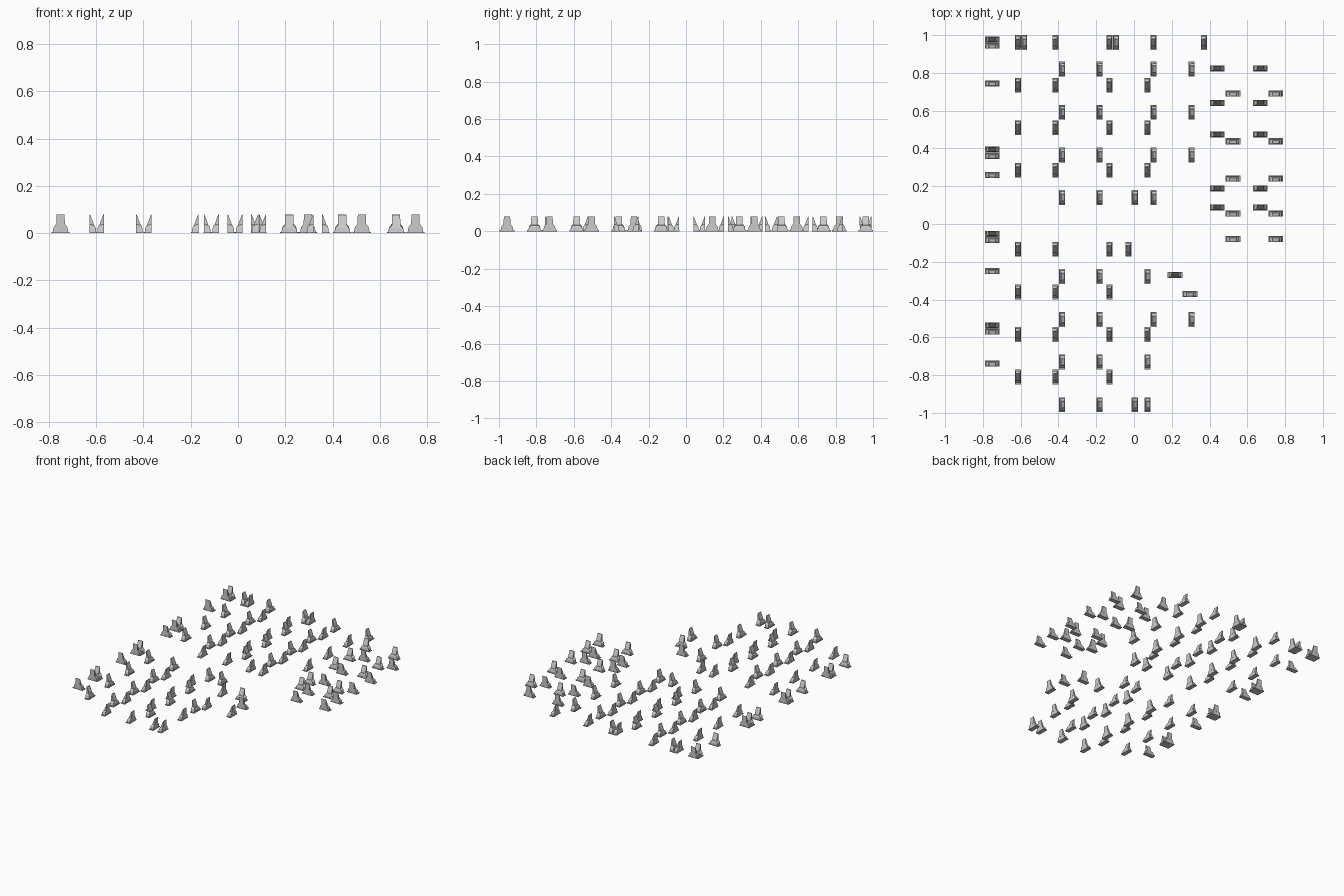
import bpy, bmesh
from math import pi

W, D, H = 0.039, 0.016, 0.08   # half width, half depth, height of one unit


def loft(bm, sections):
    """Closed solid through rectangles (half_width, back, front, z_back, z_front)."""
    rings = []
    for w, b, f, zb, zf in sections:
        rings.append([bm.verts.new(c) for c in
                      ((b, -w, zb), (f, -w, zf), (f, w, zf), (b, w, zb))])
    bm.faces.new(rings[0][::-1])
    bm.faces.new(rings[-1])
    for lo, hi in zip(rings, rings[1:]):
        for i in range(4):
            j = (i + 1) % 4
            bm.faces.new((lo[i], lo[j], hi[j], hi[i]))


def make_unit():
    bm = bmesh.new()
    # foot slab
    loft(bm, [(W, -D, D, 0, 0), (W, -D, D, 0.006, 0.006)])
    # flared body with a sloping top
    loft(bm, [(0.033, -0.015, 0.013, 0.006, 0.006),
              (0.029, -0.015, 0.011, 0.026, 0.022),
              (0.019, -0.015, 0.007, 0.038, 0.032)])
    # upright, vertical behind and leaning in front
    loft(bm, [(0.018, -0.0155, 0.005, 0.03, 0.03),
              (0.018, -0.0155, -0.001, 0.048, 0.048),
              (0.017, -0.0155, -0.0125, H, H - 0.002)])
    bmesh.ops.recalc_face_normals(bm, faces=bm.faces)
    me = bpy.data.meshes.new("seat_unit")
    bm.to_mesh(me)
    bm.free()
    return me


unit = make_unit()
# heading of the open front
EAST, NORTH, WEST, SOUTH = 0, pi / 2, pi, -pi / 2


def place(x, ys, heading):
    for y in ys:
        ob = bpy.data.objects.new("seat_unit", unit)
        ob.location = (x + 0.004, y, 0)
        ob.rotation_euler.z = heading
        bpy.context.collection.objects.link(ob)


# long columns in the main block
rows_a = [0.961, 0.735, 0.51, 0.285, -0.133, -0.36, -0.585, -0.81]
rows_b = [0.82, 0.592, 0.365, 0.14, -0.278, -0.505, -0.73, -0.957]
for x in (-0.617, -0.42, -0.133):
    place(x, rows_a, EAST)
for x in (-0.385, -0.186):
    place(x, rows_b, WEST)

# shorter, broken columns
place(0.067, [0.735, 0.51, 0.285, -0.585], EAST)
place(0.067, [-0.278, -0.73, -0.957], WEST)
place(0.1, [0.961], EAST)
place(0.1, rows_b[:4] + [-0.505], WEST)
place(0.3, rows_b[:3] + [-0.505], WEST)
place(0.367, [0.961], EAST)
place(0.0, [0.14, -0.957], WEST)
place(-0.033, [-0.133], EAST)
for x in (-0.587, -0.1):
    place(x, [0.961], WEST)

# right-hand cluster
for x in (0.437, 0.665):
    place(x, [0.823, 0.64, 0.473, 0.188, 0.087], SOUTH)
for x in (0.52, 0.747):
    place(x, [0.691, 0.438, 0.24, 0.055, -0.079], NORTH)
place(0.213, [-0.27], SOUTH)
place(0.292, [-0.37], NORTH)

# left edge: facing pairs and single units
place(-0.755, [0.976, 0.393, -0.052, -0.538], SOUTH)
place(-0.755, [0.944, 0.361, -0.084, -0.57], NORTH)
place(-0.755, [0.745, 0.26, -0.25, -0.738], NORTH)
